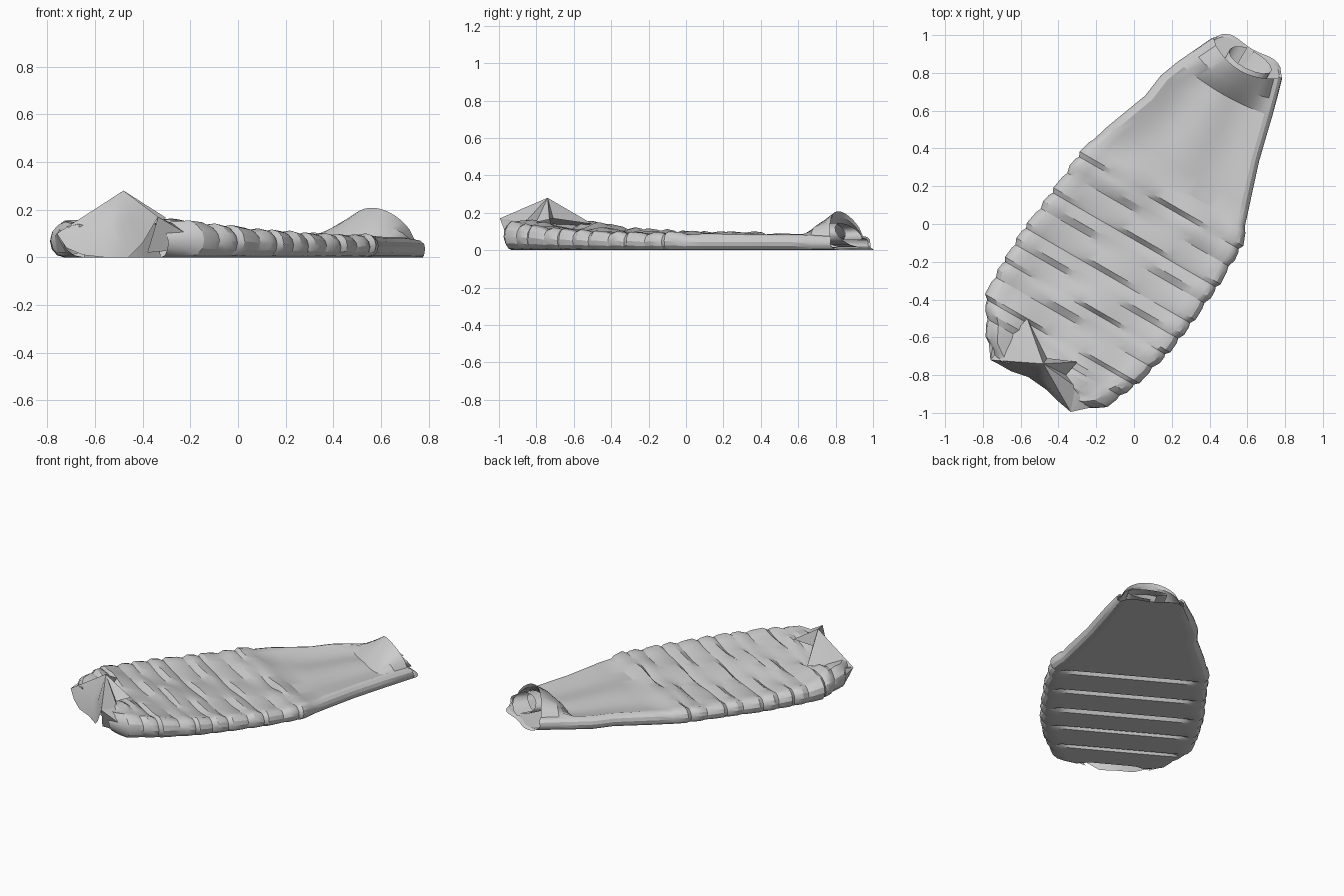
import bpy, math, random

if "Cube" in bpy.data.objects:
    bpy.data.objects.remove(bpy.data.objects["Cube"])
random.seed(4)
U = (0.5, 0.866)      # long direction of the sack
V = (0.866, -0.5)     # across the sack, to its right

# outline: (s along, t at left edge / right edge), and heights
LEFT = [(-1.0, -.28), (-.91, -.375), (-.70, -.50), (-.34, -.495), (-.03, -.457), (.21, -.432),
        (.28, -.416), (.62, -.288), (.785, -.266), (.9, -.21), (1.07, -.13)]
RIGHT = [(-1.03, .20), (-.94, .34), (-.86, .38), (-.69, .45), (-.47, .505), (-.27, .53), (-.05, .55),
         (.2, .553), (.39, .48), (.63, .404), (.9, .339), (1.06, .294)]
HEIGHT = [(-1.0, .14), (-.85, .14), (-.6, .118), (-.3, .10), (0, .09), (.25, .092), (.6, .085), (.87, .085), (1.06, .075)]
# soft mounds on the top: s, t, height, spread
MOUNDS = [(-.86, .17, .045, .10), (-.76, -.30, .03, .10), (-.50, .0, .02, .18), (.22, -.14, .03, .13), (.15, .28, .025, .12)]

def lerp(table, s):
    if s <= table[0][0]:
        return table[0][1]
    for (a, x), (b, y) in zip(table, table[1:]):
        if s <= b:
            return x + (y - x) * (s - a) / (b - a)
    return table[-1][1]

def world(s, t, z):
    return (s * U[0] + t * V[0], s * U[1] + t * V[1], max(z, 0))

def ring(s, push=0, lift=0, dome=0, slant=0, tuck=0, bow=0, inset=0, phase=0, under=0, wave=.010):
    """Flat rounded section: rolled edges, slightly sunken top, level bottom."""
    l, r = lerp(LEFT, s) - push + inset, lerp(RIGHT, s) + push - inset
    h = lerp(HEIGHT, s) + lift - inset
    c, w, rad = (l + r) / 2, (r - l) / 2, (h - inset) / 2
    n, k, pts = 18, 6, []
    for i in range(n + 1):                       # top, left to right
        q = -1 + 2 * i / n
        x = q * (w - rad)
        sag = 0 if dome else .022 * (1 - q ** 4)
        z = h - sag + wave * math.sin(5 * q + phase) * (1 - q * q)
        z += dome * (1 - q * q) ** .7
        if not inset:
            z += sum(m * math.exp(-((s - a) ** 2 + (c + x - b) ** 2) / d ** 2) for a, b, m, d in MOUNDS)
        pts.append((x, z, 0))
    for i in range(1, k):                        # right roll
        a = math.pi / 2 - math.pi * i / k
        pts.append((w - rad + rad * math.cos(a), inset + rad + rad * math.sin(a), i / k))
    for i in range(n + 1):                       # bottom, right to left
        q = 1 - 2 * i / n
        pts.append((q * (w - rad), inset + under * (1 - q ** 6), 1))
    for i in range(1, k):                        # left roll
        a = -math.pi / 2 - math.pi * i / k
        pts.append((-w + rad + rad * math.cos(a), inset + rad + rad * math.sin(a), 1 - i / k))
    return [world(s + slant * low * (1 - (x / w) ** 4) + tuck * low - bow * (1 - (x / w) ** 2), c + x, z)
            for x, z, low in pts]

def make(name, verts, faces, angle=28):
    me = bpy.data.meshes.new(name)
    me.from_pydata(verts, [], faces)
    me.update()
    ob = bpy.data.objects.new(name, me)
    bpy.context.collection.objects.link(ob)
    bpy.ops.object.select_all(action='DESELECT')
    ob.select_set(True)
    bpy.context.view_layer.objects.active = ob
    bpy.ops.object.mode_set(mode='EDIT')
    bpy.ops.mesh.select_all(action='SELECT')
    bpy.ops.mesh.normals_make_consistent(inside=False)
    bpy.ops.object.mode_set(mode='OBJECT')
    bpy.ops.object.shade_smooth_by_angle(angle=math.radians(angle))

# sack body: gathered foot end, uneven pleats, smooth upper part, open neck
rings = [ring(-1.01, bow=-.08, tuck=.045), ring(-.96, bow=-.03, tuck=.025)]
s = -.91
wide = True
while s < .20:
    step = random.uniform(.11, .15) if wide else random.uniform(.07, .10)
    wide = not wide
    ph, amp = random.uniform(0, 6), random.uniform(.5, 1)
    rings += [ring(s, .007, .009 * amp, phase=ph),
              ring(s + step * .5, .002, .003 * amp, phase=ph + .3),
              ring(s + step * .72, -.007, -.008 * amp, phase=ph + .6, under=.03 if wide else 0)]
    s += step
for t in (.30, .38, .48, .62, .75):
    if t > s:
        rings.append(ring(t, phase=1 + t))
rings += [ring(.86, bow=.03, phase=1.8, wave=.006),
          ring(.95, dome=.065, slant=.05, bow=.05, wave=0),
          ring(1.06, dome=.133, slant=.13, bow=.075, wave=0),
          ring(1.05, dome=.120, slant=.12, bow=.075, inset=.012, wave=0),   # turned-in rim
          ring(.96, dome=.06, bow=.05, inset=.014, wave=0),
          ring(.84, inset=.018, wave=0)]
m = len(rings[0])
verts = [v for r in rings for v in r]
faces = [(a * m + i, a * m + (i + 1) % m, (a + 1) * m + (i + 1) % m, (a + 1) * m + i)
         for a in range(len(rings) - 1) for i in range(m)]
# close the foot end by joining top row to bottom row
n = 18
bot = n + 6
faces += [(i, i + 1, bot + n - i - 1, bot + n - i) for i in range(n)]
make("sack_body", verts, faces)

# curled lip inside the neck, a loose spiral
lip_v = []
for i in range(15):
    a, r = -1.5 + i * .42, .072 - .0025 * i
    for s in (1.06 - .05 * math.sin(a), .97 - .02 * math.sin(a)):
        lip_v.append(world(s, .08 + 2.3 * r * math.cos(a), .09 + r * math.sin(a)))
make("neck_lip", lip_v, [(2 * i, 2 * i + 1, 2 * i + 3, 2 * i + 2) for i in range(14)], 60)

# folded foot flap: tented front panel and star-shaped back folds
peak = (-.48, -.74, .28)
front = [(-.76, -.72, .10), (-.72, -.74, .04), (-.65, -.78, .01), (-.56, -.81, 0),
         (-.46, -.88, 0), (-.40, -.94, .06), (-.335, -.995, .17)]
back = [(-.31, -.86, .15), (-.36, -.80, .15), (-.30, -.73, .165), (-.46, -.71, .17),
        (-.565, -.50, .14), (-.64, -.58, .13), (-.76, -.72, .10)]
# mid row gives the front panel a slight outward bulge
k = len(front)
mid = [tuple((p + q) / 2 + d * (0 < i < k - 1) for p, q, d in zip(peak, f, (-.012, -.02, -.01)))
       for i, f in enumerate(front)]
make("foot_flap_front", [peak] + front + mid,
     [(0, 1 + k + i, 2 + k + i) for i in range(k - 1)] +
     [(1 + k + i, 1 + i, 2 + i, 2 + k + i) for i in range(k - 1)], 45)
back = [front[-1]] + back
make("foot_flap_back", [peak] + back, [(0, i, i + 1) for i in range(1, len(back))], 20)

# crumpled corner gathers hanging from the flap down to the ground
fan = [(0, i, i + 1) for i in range(1, 5)]
make("gather_right", [front[-1], (-.31, -.86, .15), (-.25, -.93, .13), (-.20, -.965, .09),
                      (-.27, -.94, .03), (-.38, -.92, .02)], fan, 20)
make("gather_left", [(-.76, -.72, .10), (-.64, -.58, .13), (-.73, -.55, .14), (-.775, -.56, .08),
                     (-.76, -.62, .02), (-.72, -.72, .02)], fan, 20)
